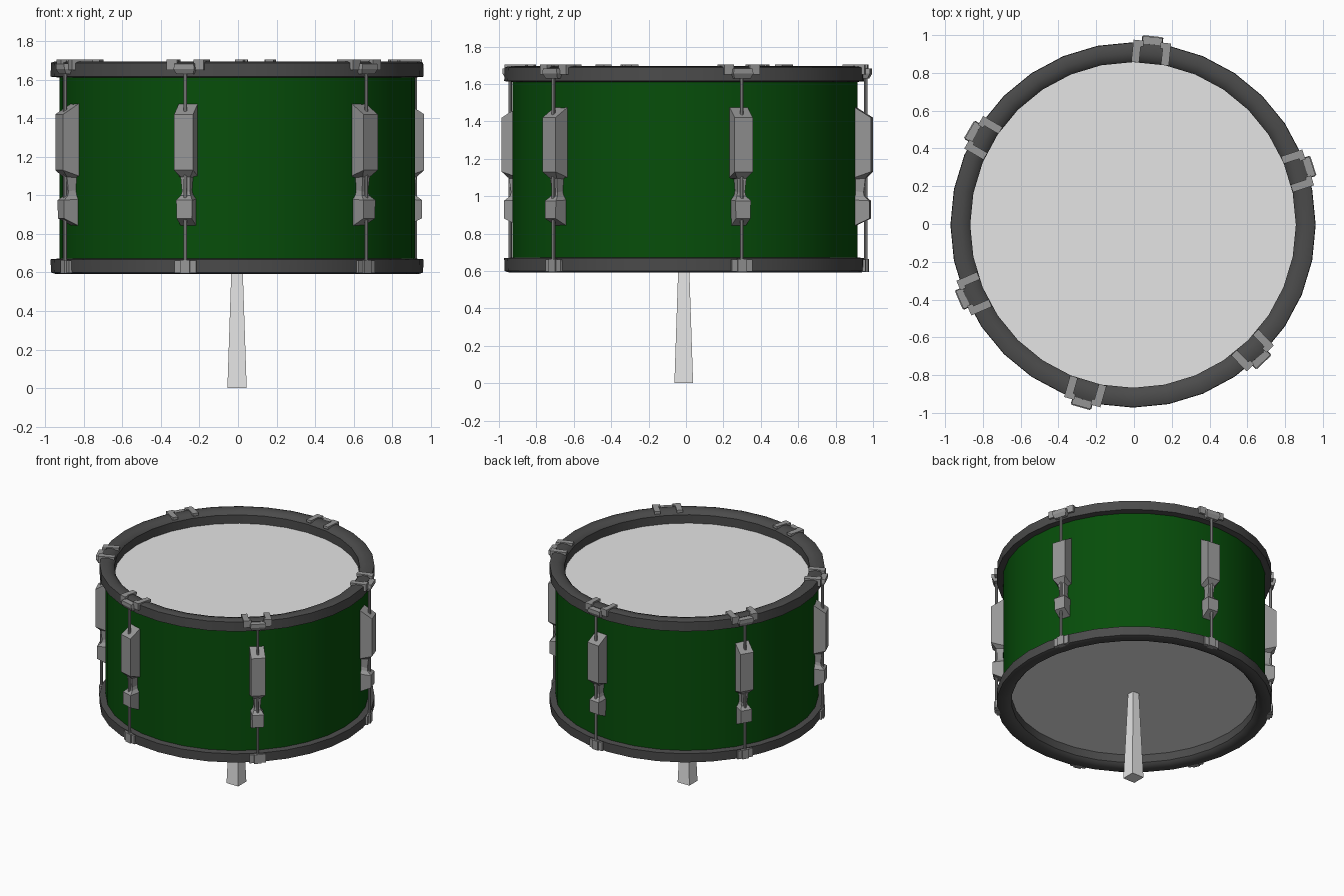
import bpy, bmesh, math
from mathutils import Matrix

if "Cube" in bpy.data.objects:
    bpy.data.objects.remove(bpy.data.objects["Cube"])

SIDES = 32
CENTRE = Matrix.Translation((-0.005, -0.005, 0))
LUG_ANGLES = [84, 18.2, -46.4, -106, -156.6, 149.8]


def material(name, rgb):
    m = bpy.data.materials.new(name)
    m.diffuse_color = (*rgb, 1)
    m.use_nodes = True
    m.node_tree.nodes["Principled BSDF"].inputs["Base Color"].default_value = m.diffuse_color
    return m


GREEN = material("shell green", (0.002, 0.075, 0.003))
DARK = material("hoop dark grey", (0.07, 0.07, 0.07))
METAL = material("metal grey", (0.31, 0.31, 0.31))
PALE = material("skin pale grey", (0.78, 0.78, 0.78))


def finish(name, bm, mat, matrix=CENTRE, smooth=False):
    bmesh.ops.recalc_face_normals(bm, faces=bm.faces)
    me = bpy.data.meshes.new(name)
    bm.to_mesh(me)
    bm.free()
    me.materials.append(mat)
    ob = bpy.data.objects.new(name, me)
    bpy.context.collection.objects.link(ob)
    ob.matrix_world = matrix
    if smooth:
        bpy.ops.object.select_all(action='DESELECT')
        ob.select_set(True)
        bpy.context.view_layer.objects.active = ob
        bpy.ops.object.shade_smooth_by_angle(angle=math.radians(40))
    return ob


def lathe(name, profile, mat, closed=True):
    """Revolve an (r, z) profile around the drum axis."""
    bm = bmesh.new()
    rings = []
    for i in range(SIDES):
        a = 2 * math.pi * i / SIDES
        rings.append([bm.verts.new((r * math.cos(a), r * math.sin(a), z)) for r, z in profile])
    n = len(profile)
    for i in range(SIDES):
        p, q = rings[i], rings[(i + 1) % SIDES]
        for j in range(n if closed else n - 1):
            k = (j + 1) % n
            bm.faces.new((p[j], q[j], q[k], p[k]))
    return finish(name, bm, mat, smooth=True)


def skin(name, z):
    bm = bmesh.new()
    bmesh.ops.create_circle(bm, cap_ends=True, segments=SIDES, radius=0.918,
                            matrix=Matrix.Translation((0, 0, z)))
    finish(name, bm, PALE)


def loft(bm, levels, r_in):
    """Stack of rectangles: (half width, outer radius, inner z, outer z)."""
    rows = [[bm.verts.new(c) for c in ((r_in, -w, zi), (r, -w, zo), (r, w, zo), (r_in, w, zi))]
            for w, r, zi, zo in levels]
    for p, q in zip(rows, rows[1:]):
        for j in range(4):
            k = (j + 1) % 4
            bm.faces.new((p[j], p[k], q[k], q[j]))
    bm.faces.new(rows[0])
    bm.faces.new(rows[-1][::-1])


def box(bm, r, t, z):
    s = Matrix.Diagonal((r[1] - r[0], t[1] - t[0], z[1] - z[0], 1))
    bmesh.ops.create_cube(bm, size=1, matrix=Matrix.Translation(
        (sum(r) / 2, sum(t) / 2, sum(z) / 2)) @ s)


# Shell
lathe("shell", [(0.922, 0.645), (0.922, 1.622)], GREEN, closed=False)

# Hoops with a softened inner lip, the lower one mirrored from the upper
HOOP = [(0.862, -0.015), (0.862, 0.052), (0.878, 0.07), (0.91, 0.08),
        (0.945, 0.079), (0.965, 0.072), (0.967, 0.0), (0.925, -0.004)]
lathe("top_hoop", [(r, 1.615 + h) for r, h in HOOP], DARK)
lathe("bottom_hoop", [(r, 0.668 - h * 0.95) for r, h in HOOP], DARK)

# Skins
skin("top_skin", 1.602)
skin("bottom_skin", 0.68)

# Tension lugs around the shell
for i, deg in enumerate(LUG_ANGLES, 1):
    place = CENTRE @ Matrix.Rotation(math.radians(deg), 4, 'Z')

    # lug casing: long box, neck and small foot
    bm = bmesh.new()
    loft(bm, [(0.051, 1.005, 1.485, 1.42), (0.051, 1.005, 1.095, 1.13),
              (0.026, 0.972, 1.09, 1.095), (0.021, 0.962, 1.03, 1.02),
              (0.026, 0.966, 1.005, 1.0), (0.043, 0.995, 0.98, 0.975),
              (0.041, 0.995, 0.835, 0.88)], 0.9)
    finish(f"lug_{i}", bm, METAL, place)

    # tension rod
    bm = bmesh.new()
    bmesh.ops.create_cone(bm, cap_ends=True, segments=8, radius1=0.01, radius2=0.01,
                          depth=1.03, matrix=Matrix.Translation((0.972, 0, 1.145)))
    finish(f"tension_rod_{i}", bm, METAL, place)

    # claw gripping the upper hoop
    bm = bmesh.new()
    loft(bm, [(0.052, 1.0, 1.685, 1.682), (0.056, 1.0, 1.655, 1.655),
              (0.045, 0.985, 1.628, 1.628)], 0.95)
    for s in (-1, 1):
        box(bm, (0.858, 0.96), sorted((s * 0.058, s * 0.1)), (1.683, 1.703))
        box(bm, (0.945, 0.976), sorted((s * 0.045, s * 0.1)), (1.65, 1.703))
    finish(f"top_claw_{i}", bm, METAL, place)

    # clip on the lower hoop
    bm = bmesh.new()
    box(bm, (0.93, 0.976), (-0.058, 0.058), (0.598, 0.662))
    box(bm, (0.93, 0.985), (-0.026, 0.026), (0.595, 0.665))
    finish(f"bottom_clip_{i}", bm, METAL, place)

# Tapered square post under the drum
bm = bmesh.new()
bmesh.ops.create_cone(bm, cap_ends=True, segments=4, radius1=0.05 * math.sqrt(2),
                      radius2=0.027 * math.sqrt(2), depth=0.69,
                      matrix=Matrix.Translation((0, 0, 0.345)) @ Matrix.Rotation(math.pi / 4, 4, 'Z'))
finish("post", bm, PALE, Matrix.Translation((-0.005, -0.012, 0)))
